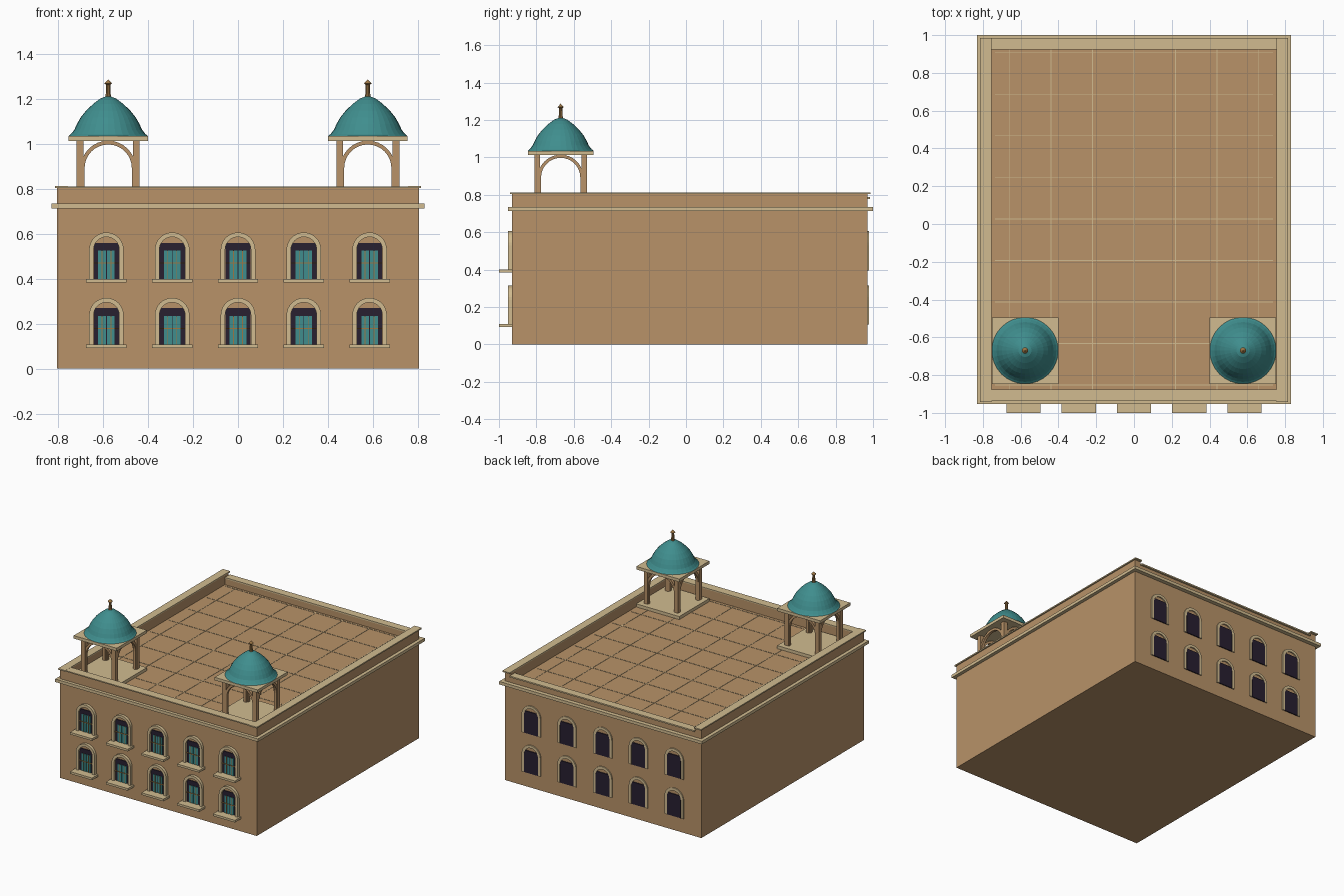
import bpy, bmesh
from math import pi, cos, sin

if "Cube" in bpy.data.objects:
    bpy.data.objects.remove(bpy.data.objects["Cube"])


def material(name, r, g, b):
    m = bpy.data.materials.new(name)
    m.diffuse_color = (r, g, b, 1)
    m.use_nodes = True
    m.node_tree.nodes["Principled BSDF"].inputs["Base Color"].default_value = m.diffuse_color
    return m


WALL = material("sandstone", .48, .29, .14)
TRIM = material("pale_trim", .64, .50, .28)
TEAL = material("teal", .05, .27, .27)
DARK = material("dark_pane", .021, .014, .03)
GOLD = material("bronze", .33, .18, .06)


def finish(name, bm, mat):
    bmesh.ops.recalc_face_normals(bm, faces=bm.faces)
    me = bpy.data.meshes.new(name)
    bm.to_mesh(me)
    bm.free()
    me.materials.append(mat)
    ob = bpy.data.objects.new(name, me)
    bpy.context.collection.objects.link(ob)
    return ob


def boxes(name, mat, *bounds):
    """One object from boxes given as (x0, x1, y0, y1, z0, z1)."""
    bm = bmesh.new()
    for x0, x1, y0, y1, z0, z1 in bounds:
        vs = bmesh.ops.create_cube(bm, size=1)["verts"]
        for v in vs:
            v.co = (x1 if v.co.x > 0 else x0, y1 if v.co.y > 0 else y0,
                    z1 if v.co.z > 0 else z0)
    return finish(name, bm, mat)


def arch(name, mat, at, r_in, r_out, z0, spring, d0, d1, along_x=True, n=16):
    """Round-headed band with straight legs, swept between depths d0 and d1."""
    def outline(r):
        return [(-r, z0)] + [(-r * cos(pi * i / n), spring + r * sin(pi * i / n))
                             for i in range(n + 1)] + [(r, z0)]
    bm = bmesh.new()

    def ring(r, d):
        return [bm.verts.new((at[0] + u, at[1] + d, z) if along_x
                             else (at[0] + d, at[1] + u, z)) for u, z in outline(r)]
    loops = [ring(r_in, d0), ring(r_out, d0), ring(r_out, d1), ring(r_in, d1)]
    for k in range(4):
        a, b = loops[k], loops[(k + 1) % 4]
        for i in range(len(a) - 1):
            bm.faces.new((a[i], a[i + 1], b[i + 1], b[i]))
    for i in (0, -1):
        bm.faces.new([l[i] for l in loops])
    return finish(name, bm, mat)


def lathe(name, mat, x, y, profile, n):
    bm = bmesh.new()
    vs = [bm.verts.new((x + r, y, z)) for r, z in profile]
    es = [bm.edges.new(p) for p in zip(vs, vs[1:])]
    bmesh.ops.spin(bm, geom=vs + es, cent=(x, y, 0), axis=(0, 0, 1),
                   angle=2 * pi, steps=n, use_duplicate=False)
    bmesh.ops.remove_doubles(bm, verts=bm.verts, dist=1e-4)
    return finish(name, bm, mat)


# Main block, cornice band
X, Y0, Y1, ROOF = .805, -.93, .97, .735
XI, YI0, YI1 = .755, -.875, .925
boxes("main_block", WALL, (-X, X, Y0, Y1, 0, ROOF))
C = .83
boxes("cornice", TRIM,
      (-C, C, -.953, Y0 + .01, .712, .734), (-C, C, Y1 - .01, 1, .712, .734),
      (-C, -X + .01, Y0, Y1, .712, .734), (X - .01, C, Y0, Y1, .712, .734))

# Parapet walls and copings (the back one is lower)
boxes("parapet", WALL,
      (-X, -XI, Y0, Y1, ROOF, .803), (XI, X, Y0, Y1, ROOF, .803),
      (-XI, XI, Y0, YI0, ROOF, .803), (-XI, XI, YI1, Y1, ROOF, .778))
boxes("parapet_coping", TRIM,
      (-.814, -XI, -.942, .986, .803, .812), (XI, .814, -.942, .986, .803, .812),
      (-XI, XI, -.938, YI0, .803, .811), (-XI, XI, YI1, .984, .778, .788))

# Roof tile joints
boxes("roof_joints", TRIM,
      *[(.22 * i - .002, .22 * i + .002, YI0, YI1, ROOF - .002, ROOF + .002)
        for i in range(-3, 4)],
      *[(-.735, .735, y - .002, y + .002, ROOF - .002, ROOF + .002)
        for y in [.907 - .22 * j for j in range(9)]])

# Windows: two rows of five on front and back
for row in range(2):
    z = .105 + .291 * row
    for col in range(-2, 3):
        x = col * .2925
        arch("front_window_surround", TRIM, (x, Y0), .057, .077, z, z + .133, -.021, .005)
        boxes("front_window_pane", DARK, (x - .056, x + .056, Y0 - .006, Y0 + .005, z, z + .164))
        boxes("front_window_glass", TEAL,
              (x - .037, x - .002, Y0 - .010, Y0, z, z + .13),
              (x + .002, x + .037, Y0 - .010, Y0, z, z + .13))
        boxes("front_window_bars", GOLD,
              (x - .056, x + .056, Y0 - .014, Y0, z + .072, z + .077),
              *[(x + d - .002, x + d + .002, Y0 - .013, Y0, z, z + .13)
                for d in (-.02, .02)])
        boxes("front_window_sill", TRIM, (x - .09, x + .09, -1, Y0 + .005, z - .013, z + .003))
        arch("back_window_surround", TRIM, (x, Y1), .057, .077, z, z + .133, -.005, .008)
        boxes("back_window_pane", DARK, (x - .056, x + .056, Y1 - .005, Y1 + .007, z, z + .164))

# Domed kiosks on the two front corners
DOME = [(0, 1.035), (.176, 1.035), (.166, 1.043), (.151, 1.062), (.139, 1.088),
        (.122, 1.118), (.098, 1.148), (.066, 1.178), (.034, 1.202), (0, 1.214)]
FINIAL = [(0, 1.205), (.014, 1.205), (.011, 1.22), (.009, 1.262), (.017, 1.268), (0, 1.287)]
for x in (-.577, .577):
    y, h, p = -.67, .176, .125
    boxes("kiosk_base", TRIM, (x - h, x + h, y - h, y + h, ROOF, .758))
    boxes("kiosk_posts", WALL,
          *[(x + a * p - .015, x + a * p + .015, y + b * p - .015, y + b * p + .015, .758, 1.013)
            for a in (-1, 1) for b in (-1, 1)])
    for s in (-p, p):
        arch("kiosk_arch", WALL, (x, y + s), .105, .122, .758, .892, -.01, .01)
        arch("kiosk_arch", WALL, (x + s, y), .105, .122, .758, .892, -.01, .01, False)
    boxes("kiosk_slab", TRIM, (x - h, x + h, y - h, y + h, 1.013, 1.035))
    lathe("dome", TEAL, x, y, DOME, 32)
    lathe("finial", GOLD, x, y, FINIAL, 10)
